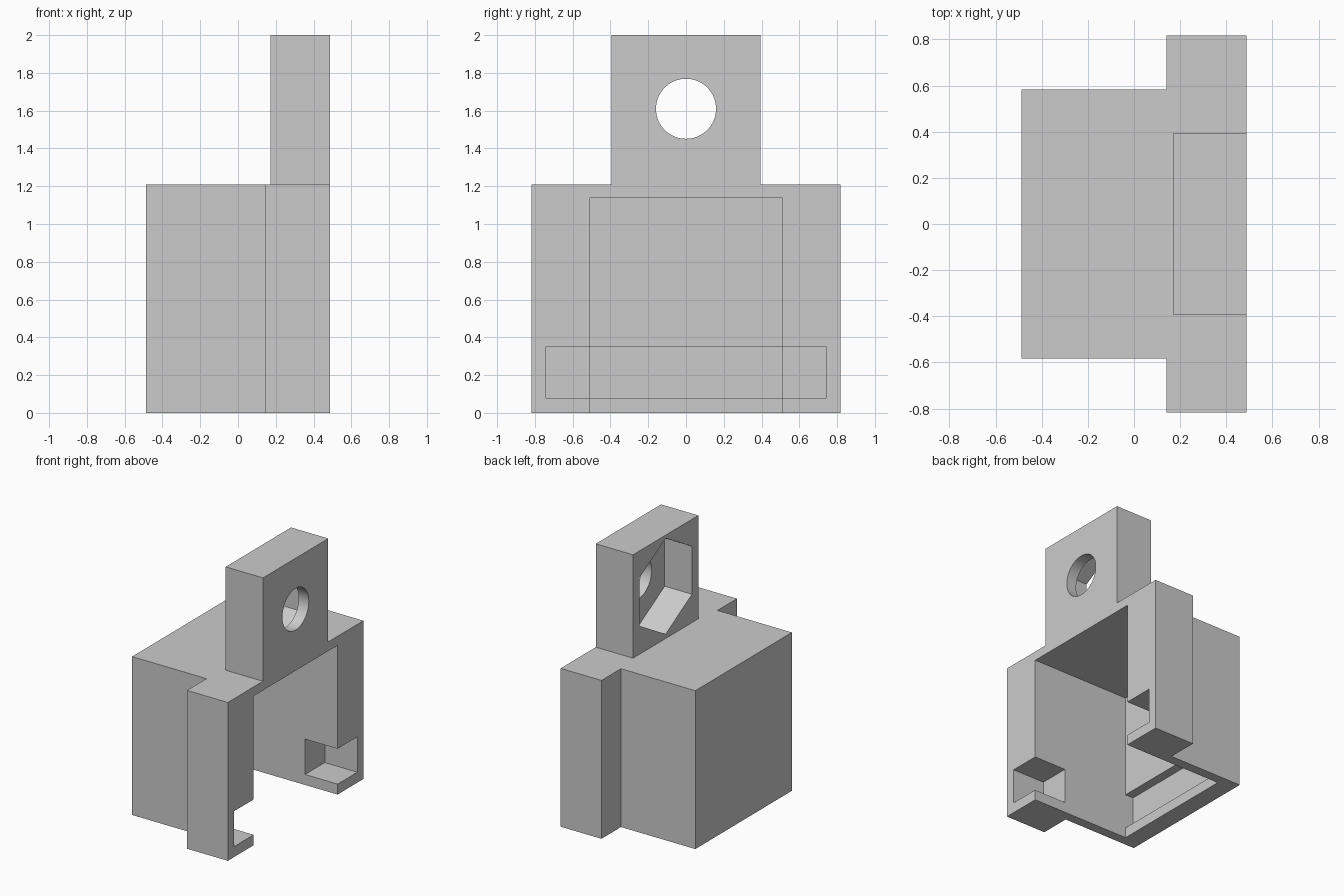
import bpy, bmesh, math
from mathutils import Vector

if "Cube" in bpy.data.objects:
    bpy.data.objects.remove(bpy.data.objects["Cube"], do_unlink=True)

grey = bpy.data.materials.new("plain grey")
grey.use_nodes = True
colour = (0.6, 0.6, 0.6, 1)
grey.diffuse_color = colour
grey.node_tree.nodes["Principled BSDF"].inputs["Base Color"].default_value = colour


def prism(name, outline, axis, low, high):
    """Extrude a 2D outline along an axis; the outline uses the other two axes in order."""
    def place(p):
        co = list(p)
        co.insert(axis, low)
        return co
    bm = bmesh.new()
    face = bm.faces.new([bm.verts.new(place(p)) for p in outline])
    new = bmesh.ops.extrude_face_region(bm, geom=[face])["geom"]
    shift = Vector((0, 0, 0))
    shift[axis] = high - low
    bmesh.ops.translate(bm, vec=shift, verts=[v for v in new if isinstance(v, bmesh.types.BMVert)])
    bmesh.ops.recalc_face_normals(bm, faces=bm.faces)
    mesh = bpy.data.meshes.new(name)
    bm.to_mesh(mesh)
    bm.free()
    mesh.materials.append(grey)
    obj = bpy.data.objects.new(name, mesh)
    bpy.context.collection.objects.link(obj)
    return obj


def rectangle(a0, a1, b0, b1):
    return [(a0, b0), (a1, b0), (a1, b1), (a0, b1)]


def ring(radius, sides, centre):
    turn = math.tau / sides
    return [(radius * math.sin(i * turn), centre + radius * math.cos(i * turn)) for i in range(sides)]


def combine(target, tool, operation):
    mod = target.modifiers.new(operation, 'BOOLEAN')
    mod.object, mod.operation, mod.solver = tool, operation, 'EXACT'
    bpy.context.view_layer.objects.active = target
    bpy.ops.object.modifier_apply(modifier=mod.name)
    bpy.data.objects.remove(tool, do_unlink=True)


X, Y, Z = 0, 1, 2
FACE, BACK = 0.487, -0.487
FLANGE = 0.142
TOP = 1.21
HOLE_Z = 1.61

# Housing with a wider flange along its open side
half = [(BACK, 0.583), (FLANGE, 0.583), (FLANGE, 0.818), (FACE, 0.818)]
outline = half + [(x, -y) for x, y in reversed(half)]
housing = prism("bracket_housing", outline, Z, 0, TOP)

# Upright mounting tab, flush with the open side
tab = prism("mounting_tab", rectangle(-0.394, 0.394, TOP - 0.03, 2), X, 0.172, FACE)
combine(housing, tab, 'UNION')

# Main cavity with a shallow groove low in its back wall
cavity_side = [(1, -0.5), (1, 1.14), (-0.347, 1.14), (-0.347, 0.35),
               (-0.417, 0.35), (-0.417, 0.08), (-0.347, 0.08), (-0.347, -0.5)]
combine(housing, prism("cavity", cavity_side, Y, -0.507, 0.507), 'DIFFERENCE')

# Pockets in both flange ends
combine(housing, prism("flange_pockets", rectangle(-0.745, 0.745, 0.08, 0.35), X, 0.212, 1), 'DIFFERENCE')

# Bolt hole and hexagonal nut recess in the tab
combine(housing, prism("bolt_hole", ring(0.159, 64, HOLE_Z), X, 0, 1), 'DIFFERENCE')
combine(housing, prism("nut_recess", ring(0.366, 6, HOLE_Z), X, 0, 0.402), 'DIFFERENCE')

# Smooth the round hole, keep the flat faces crisp
bpy.ops.object.select_all(action='DESELECT')
housing.select_set(True)
bpy.context.view_layer.objects.active = housing
bpy.ops.object.shade_smooth_by_angle(angle=math.radians(30))
